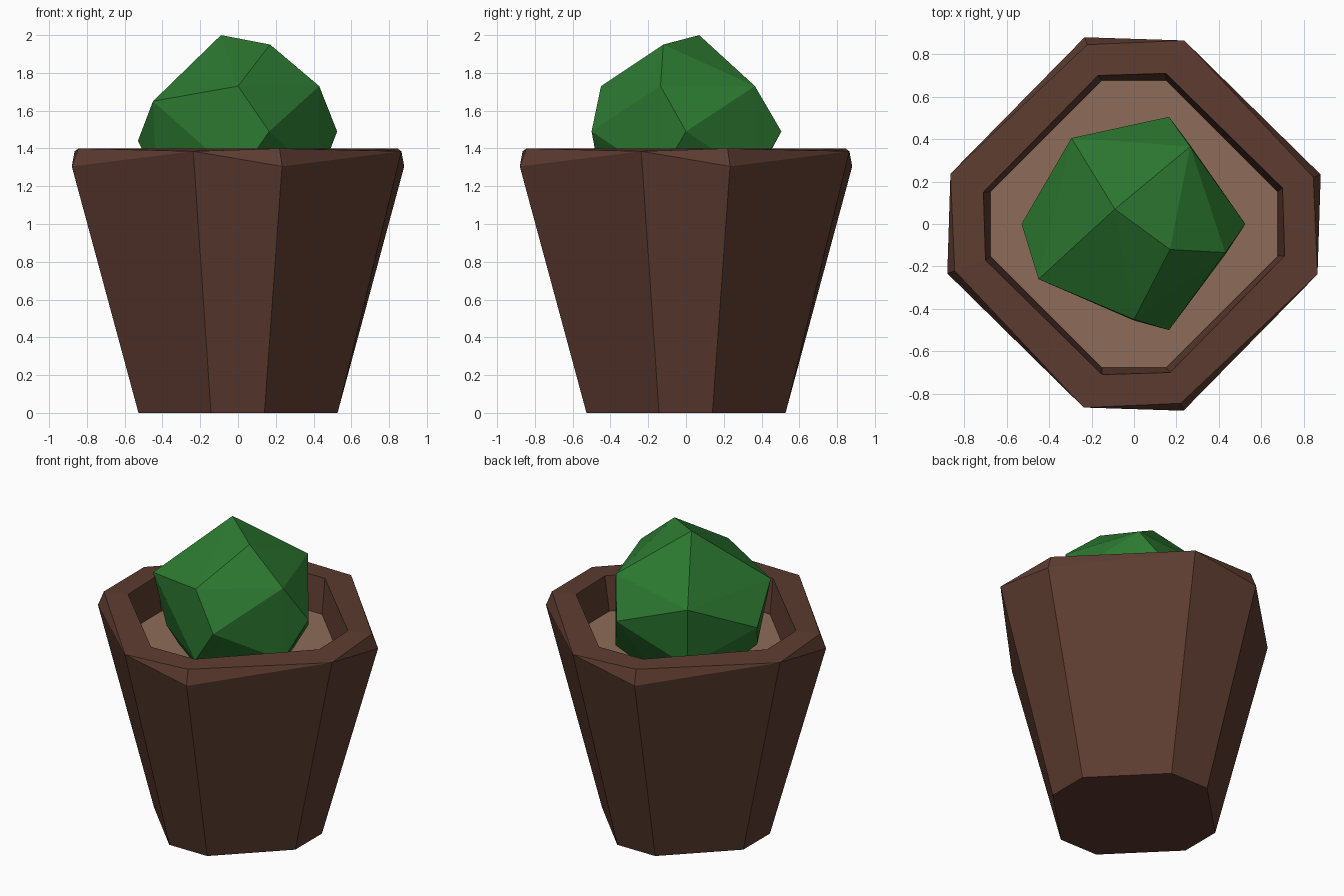
import bpy, bmesh, math
from mathutils import Vector, Matrix

if "Cube" in bpy.data.objects:
    bpy.data.objects.remove(bpy.data.objects["Cube"])


def material(name, rgb):
    m = bpy.data.materials.new(name)
    m.diffuse_color = (*rgb, 1)
    m.use_nodes = True
    m.node_tree.nodes["Principled BSDF"].inputs["Base Color"].default_value = m.diffuse_color
    return m


def finish(bm, name, mat):
    bmesh.ops.remove_doubles(bm, verts=bm.verts, dist=0.001)
    bmesh.ops.recalc_face_normals(bm, faces=bm.faces)
    me = bpy.data.meshes.new(name)
    bm.to_mesh(me)
    bm.free()
    me.materials.append(mat)
    ob = bpy.data.objects.new(name, me)
    bpy.context.collection.objects.link(ob)
    return ob


def octagon(bm, b, a):
    """Two front corners repeated in quarter turns."""
    return [bm.verts.new(Matrix.Rotation(k * math.pi / 2, 3, 'Z') @ Vector(p))
            for k in range(4) for p in (b, a)]


def bridge(bm, lo, hi):
    for i in range(8):
        j = (i + 1) % 8
        bm.faces.new((lo[i], lo[j], hi[j], hi[i]))


# Pot: uneven octagonal rings from base, over the chipped rim, to the inner floor
bm = bmesh.new()
rings = [octagon(bm, b, a) for b, a in (
    ((-0.143, -0.527, 0), (0.14, -0.527, 0)),
    ((-0.237, -0.865, 1.385), (0.233, -0.88, 1.305)),
    ((-0.237, -0.865, 1.385), (0.22, -0.845, 1.4)),
    ((-0.15, -0.71, 1.4), (0.17, -0.70, 1.4)),
    ((-0.152, -0.677, 1.17), (0.152, -0.677, 1.17)),
)]
for lo, hi in zip(rings, rings[1:]):
    bridge(bm, lo, hi)
bm.faces.new(rings[0][::-1])
finish(bm, "pot", material("pot_brown", (0.11, 0.045, 0.03)))

# Soil
bm = bmesh.new()
bm.faces.new(octagon(bm, (-0.152, -0.677, 1.17), (0.152, -0.677, 1.17)))
soil = finish(bm, "soil", material("soil_tan", (0.27, 0.15, 0.10)))
if soil.data.polygons[0].normal.z < 0:
    soil.data.flip_normals()

# Cactus: faceted ball, visible corners plus a regular lower half
pts = [(-0.09, 0.07, 2.0), (0.17, -0.12, 1.95), (0.43, -0.135, 1.73),
       (0.265, 0.365, 1.73), (0, -0.45, 1.73), (-0.45, -0.26, 1.65),
       (-0.295, 0.405, 1.65), (0.525, 0, 1.49), (0.165, 0.505, 1.49),
       (0.165, -0.5, 1.49), (-0.53, 0, 1.44)]
for r, z, start in ((0.455, 1.25, -90), (0.27, 1.06, -54)):
    for k in range(5):
        t = math.radians(start + 72 * k)
        pts.append((r * math.cos(t), r * math.sin(t), z))
bm = bmesh.new()
for p in pts:
    bm.verts.new(p)
bmesh.ops.convex_hull(bm, input=bm.verts)
finish(bm, "cactus", material("cactus_green", (0.025, 0.19, 0.03)))
